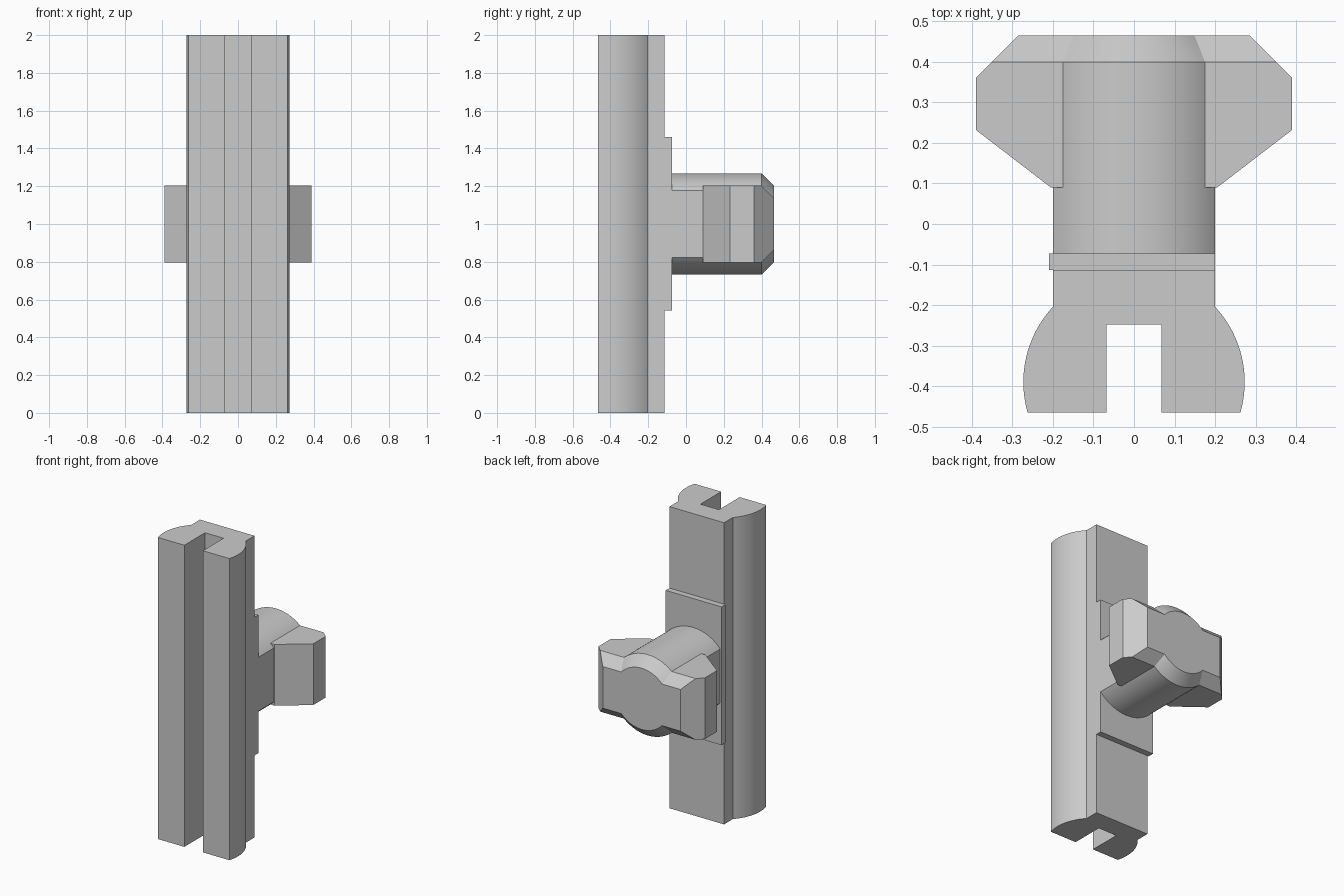
import bpy, bmesh, math
from mathutils import Vector

cube = bpy.data.objects.get("Cube")
if cube:
    bpy.data.objects.remove(cube, do_unlink=True)

grey = bpy.data.materials.new("plain grey")
grey.use_nodes = True
colour = (0.6, 0.6, 0.6, 1)
grey.diffuse_color = colour
grey.node_tree.nodes["Principled BSDF"].inputs["Base Color"].default_value = colour


def finish(bm, name):
    bmesh.ops.recalc_face_normals(bm, faces=bm.faces)
    mesh = bpy.data.meshes.new(name)
    bm.to_mesh(mesh)
    bm.free()
    mesh.materials.append(grey)
    obj = bpy.data.objects.new(name, mesh)
    bpy.context.collection.objects.link(obj)
    return obj


def prism(outline, bottom, top):
    """Extrude a plan outline (x, y) between two heights."""
    bm = bmesh.new()
    face = bm.faces.new([bm.verts.new((x, y, bottom)) for x, y in outline])
    new = bmesh.ops.extrude_face_region(bm, geom=[face])["geom"]
    verts = [v for v in new if isinstance(v, bmesh.types.BMVert)]
    bmesh.ops.translate(bm, verts=verts, vec=(0, 0, top - bottom))
    return bm


def cut(bm, point, normal):
    """Slice off everything on the normal's side and cap the hole."""
    res = bmesh.ops.bisect_plane(bm, geom=bm.verts[:] + bm.edges[:] + bm.faces[:],
                                 plane_co=point, plane_no=normal, clear_outer=True)
    edges = [e for e in res["geom_cut"] if isinstance(e, bmesh.types.BMEdge)]
    bmesh.ops.holes_fill(bm, edges=[e for e in edges if e.is_boundary])


def mirrored(half):
    return half + [(-x, y) for x, y in reversed(half)]


def smooth(obj):
    bpy.ops.object.select_all(action='DESELECT')
    obj.select_set(True)
    bpy.context.view_layer.objects.active = obj
    bpy.ops.object.shade_smooth_by_angle(angle=math.radians(25))


FRONT, BACK, MID = -0.465, 0.465, 1.0

# Slotted rail with rounded flanks
arc_radius, arc_y = 0.273, -0.39
start, end = math.asin((FRONT - arc_y) / arc_radius), math.acos(0.2 / arc_radius)
steps = 20
flank = [(arc_radius * math.cos(a), arc_y + arc_radius * math.sin(a))
         for a in (start + (end - start) * i / steps for i in range(steps + 1))]
half = [(0.068, -0.248), (0.068, FRONT)] + flank + [(0.2, -0.113)]
rail = finish(prism(mirrored(half), 0, 2), "slotted_rail")
smooth(rail)

# Raised pad on the back of the rail
pad = [(-0.21, -0.113), (0.2, -0.113), (0.2, -0.073), (-0.21, -0.073)]
finish(prism(pad, 0.543, 1.46), "mounting_pad")

# Round stem with a chamfered end and flat sides
bm = bmesh.new()
segments = 96
rings = []
for y, r in ((-0.08, 0.268), (0.4, 0.268), (BACK, 0.203)):
    rings.append([bm.verts.new((r * math.cos(math.tau * i / segments), y,
                                MID + r * math.sin(math.tau * i / segments)))
                  for i in range(segments)])
for a, b in zip(rings, rings[1:]):
    for i in range(segments):
        j = (i + 1) % segments
        bm.faces.new((a[i], a[j], b[j], b[i]))
bm.faces.new(rings[0])
bm.faces.new(rings[-1])
for side in (-1, 1):
    cut(bm, Vector((0.2 * side, 0, MID)), Vector((side, 0, 0)))
knob = finish(bm, "stem_and_wings")

# Winged head with chamfered top and bottom back edges
wing = [(0.205, 0.09), (0.39, 0.232), (0.39, 0.36), (0.285, BACK)]
bm = prism(mirrored(wing), MID - 0.203, MID + 0.203)
for side in (-1, 1):
    cut(bm, Vector((0, 0.4, MID + 0.203 * side)), Vector((0, 1, side)))
head = finish(bm, "winged_head")

# Merge stem and head
union = knob.modifiers.new("join head", 'BOOLEAN')
union.operation = 'UNION'
union.solver = 'EXACT'
union.object = head
bpy.context.view_layer.objects.active = knob
bpy.ops.object.modifier_apply(modifier=union.name)
bpy.data.objects.remove(head, do_unlink=True)
smooth(knob)
